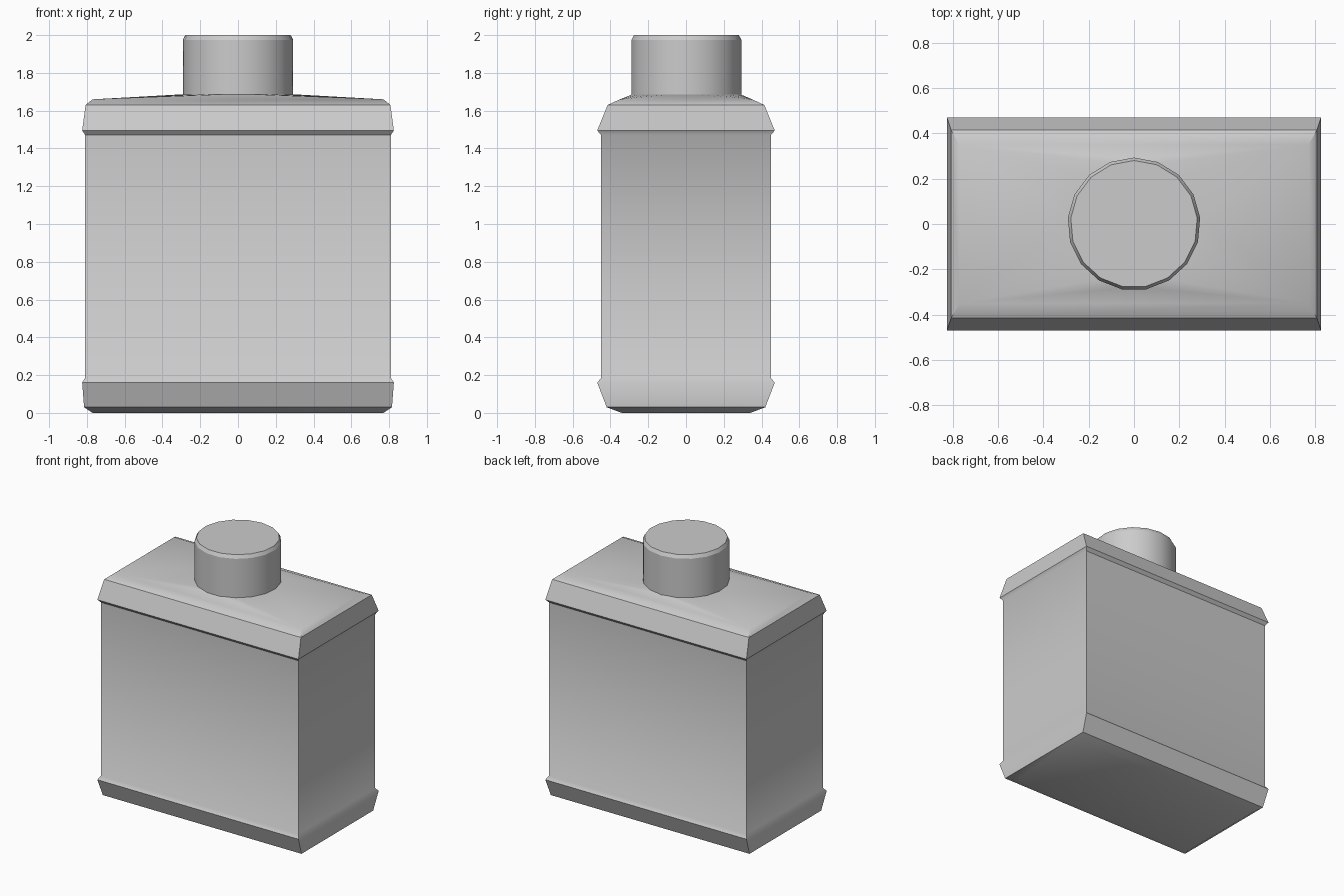
import bpy, bmesh, math

if "Cube" in bpy.data.objects:
    bpy.data.objects.remove(bpy.data.objects["Cube"])

SIDES = 17


def finish(bm, name, angle):
    bmesh.ops.recalc_face_normals(bm, faces=bm.faces)
    mesh = bpy.data.meshes.new(name)
    bm.to_mesh(mesh)
    bm.free()
    obj = bpy.data.objects.new(name, mesh)
    bpy.context.collection.objects.link(obj)
    bpy.ops.object.select_all(action='DESELECT')
    bpy.context.view_layer.objects.active = obj
    obj.select_set(True)
    bpy.ops.object.shade_smooth_by_angle(angle=math.radians(angle))
    return obj


def rect_ring(bm, hx, hy, z):
    return [bm.verts.new((sx * hx, sy * hy, z))
            for sx, sy in ((-1, -1), (1, -1), (1, 1), (-1, 1))]


def round_ring(bm, r, z):
    return [bm.verts.new((r * math.sin(2 * math.pi * i / SIDES),
                          r * math.cos(2 * math.pi * i / SIDES), z))
            for i in range(SIDES)]


def loft(bm, rings):
    for a, b in zip(rings, rings[1:]):
        n = len(a)
        for i in range(n):
            j = (i + 1) % n
            bm.faces.new((a[i], a[j], b[j], b[i]))


# Bottle body: rectangular sections (half width, half depth, height)
sections = [(0.77, 0.34, 0.0), (0.815, 0.42, 0.03), (0.825, 0.47, 0.16),
            (0.81, 0.45, 0.185), (0.81, 0.45, 1.472), (0.825, 0.47, 1.495),
            (0.807, 0.415, 1.63), (0.77, 0.35, 1.66)]
bm = bmesh.new()
rings = [rect_ring(bm, *s) for s in sections]
loft(bm, rings)
bm.faces.new(rings[0])

# Shoulder: hull between the top rectangle and the neck circle
neck = round_ring(bm, 0.288, 1.687)
hull = bmesh.ops.convex_hull(bm, input=rings[-1] + neck)
top, rim = set(rings[-1]), set(neck)
inner = [f for f in bm.faces if set(f.verts) <= top or set(f.verts) <= rim]
bmesh.ops.delete(bm, geom=inner, context='FACES_ONLY')
finish(bm, "bottle_body", 40)

# Round cap with a chamfered top edge
bm = bmesh.new()
cap = [round_ring(bm, r, z) for r, z in
       ((0.293, 1.67), (0.293, 1.975), (0.28, 2.0))]
loft(bm, cap)
bm.faces.new(cap[-1])
finish(bm, "cap", 24)
